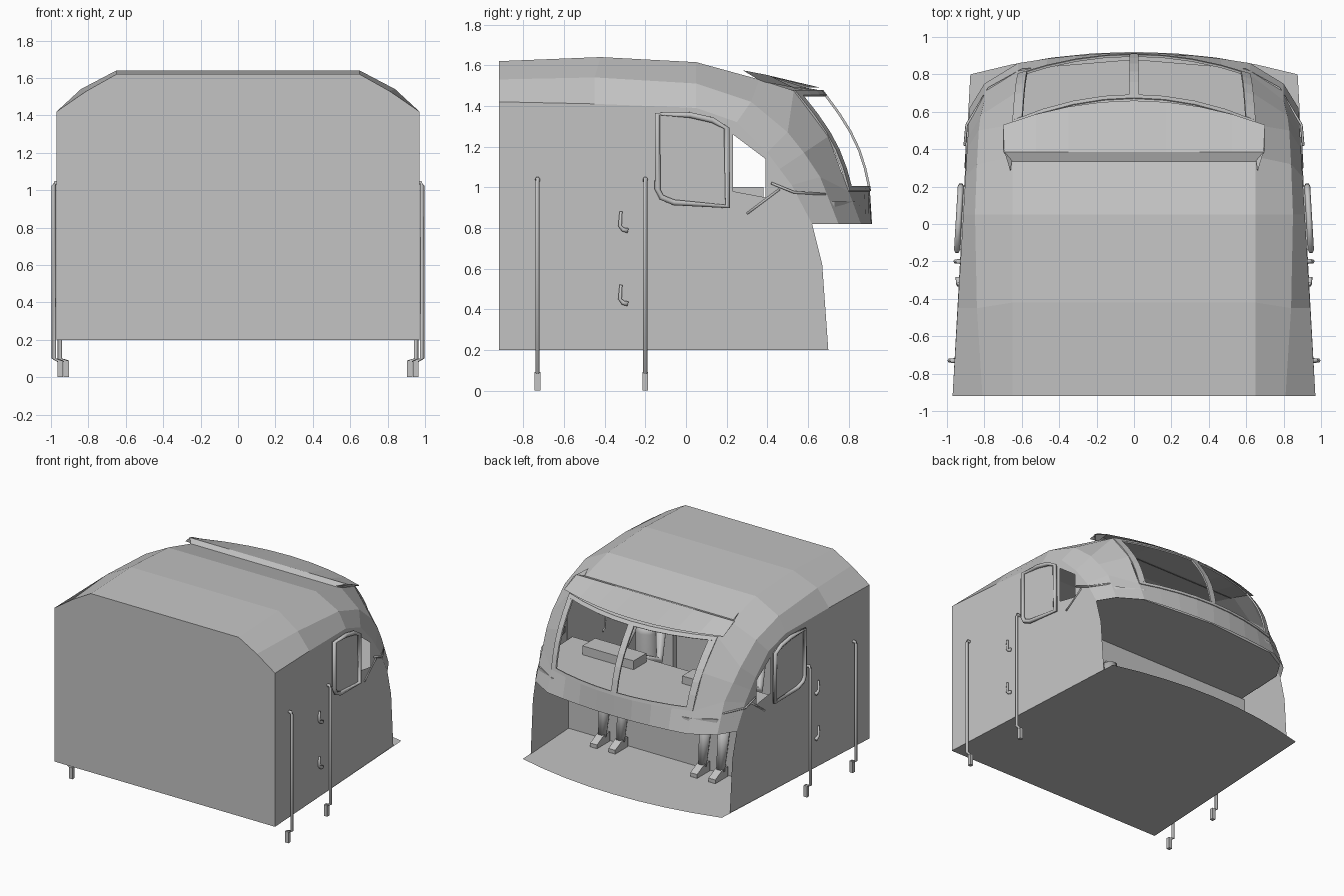
import bpy, bmesh, math
from mathutils import Vector

if "Cube" in bpy.data.objects:
    bpy.data.objects.remove(bpy.data.objects["Cube"])

grey = bpy.data.materials.new("light grey")
grey.diffuse_color = (0.55, 0.55, 0.55, 1)
grey.use_nodes = True
grey.node_tree.nodes["Principled BSDF"].inputs["Base Color"].default_value = grey.diffuse_color


def finish(name, bm, smooth=False):
    bmesh.ops.recalc_face_normals(bm, faces=bm.faces)
    me = bpy.data.meshes.new(name)
    bm.to_mesh(me)
    bm.free()
    me.materials.append(grey)
    ob = bpy.data.objects.new(name, me)
    bpy.context.collection.objects.link(ob)
    if smooth:
        for p in me.polygons:
            p.use_smooth = True
    return ob


def grid(name, rows):
    """Skin a list of equally long point rows."""
    bm = bmesh.new()
    vs = [[bm.verts.new(p) for p in r] for r in rows]
    for a, b in zip(vs, vs[1:]):
        for i in range(len(a) - 1):
            bm.faces.new((a[i], a[i + 1], b[i + 1], b[i]))
    return finish(name, bm)


def prism(name, pts, offset):
    """Polygon extruded along an offset vector."""
    bm = bmesh.new()
    f = bm.faces.new([bm.verts.new(p) for p in pts])
    if offset:
        r = bmesh.ops.extrude_face_region(bm, geom=[f])
        vs = [g for g in r["geom"] if isinstance(g, bmesh.types.BMVert)]
        bmesh.ops.translate(bm, verts=vs, vec=offset)
        bm.faces.ensure_lookup_table()
        if f.is_valid is False or len(bm.faces) == len(pts) + 1:
            bm.faces.new([bm.verts[i] for i in range(len(pts))])
    return finish(name, bm)


def box(name, c, s):
    x, y, z = c
    a, b, h = s[0] / 2, s[1] / 2, s[2]
    return prism(name, [(x - a, y - b, z - h / 2), (x + a, y - b, z - h / 2),
                        (x + a, y + b, z - h / 2), (x - a, y + b, z - h / 2)], (0, 0, h))


def rod(name, pts, r, closed=False, r_end=None, sides=6):
    """Tube through points, optionally tapering."""
    bm = bmesh.new()
    pts = [Vector(p) for p in pts]
    n = len(pts)
    rings = []
    for i, p in enumerate(pts):
        a = pts[(i - 1) % n] if closed or i else p
        b = pts[(i + 1) % n] if closed or i < n - 1 else p
        t = (b - a).normalized()
        side = Vector((1, 0, 0)) if abs(t.x) < 0.9 else Vector((0, 1, 0))
        u = (side - t * side.dot(t)).normalized()
        v = t.cross(u)
        rad = r if r_end is None else r + (r_end - r) * i / (n - 1)
        rings.append([bm.verts.new(p + rad * (u * math.cos(k * math.tau / sides) + v * math.sin(k * math.tau / sides)))
                      for k in range(sides)])
    for i in range(n if closed else n - 1):
        a, b = rings[i], rings[(i + 1) % n]
        for k in range(sides):
            bm.faces.new((a[k], a[(k + 1) % sides], b[(k + 1) % sides], b[k]))
    if not closed:
        bm.faces.new(rings[0])
        bm.faces.new(rings[-1])
    return finish(name, bm, True)


def wall_x(y):
    return 0.97 - 0.0586 * (y + 0.92)


def arc(y_side, y_mid, z, half, n=8):
    """Row of points bowed forward across the cab."""
    xs = [half * (2 * i / n - 1) for i in range(n + 1)]
    return [(x, y_mid - (y_mid - y_side) * (x / half) ** 2, z) for x in xs]


# Side eave, shoulder and roof-edge lines, from rear to nose
eave = [(-.92, 1.42), (-.45, 1.41), (.05, 1.39), (.25, 1.32), (.40, 1.17), (.46, 1.09), (.52, 1.01), (.62, .82)]
shoulder = [(.81, -.92, 1.53), (.84, -.45, 1.54), (.85, .05, 1.51), (.84, .32, 1.42), (.83, .50, 1.27),
            (.82, .58, 1.17), (.80, .66, 1.05), (.80, .75, .82)]
edge = [(.65, -.92, 1.62), (.65, -.42, 1.64), (.65, .05, 1.615), (.65, .36, 1.53), (.65, .53, 1.475),
        (.635, .70, 1.25), (.62, .80, .98), (.62, .86, .82)]
outline = eave + [(.67, .62), (.70, .2), (-.92, .2)]
quarter_window = [(.23, 1.26), (.39, 1.14), (.39, .95), (.23, .98)]
drop_window = [(-.14, 1.36), (.02, 1.355), (.13, 1.33), (.20, 1.29), (.205, .905), (-.06, .925), (-.12, .95), (-.14, .99)]

for s, side in ((1, "right"), (-1, "left")):
    # Curved shoulder from roof to nose
    rows = [[(s * wall_x(y), y, z), (s * m[0], m[1], m[2]), (s * t[0], t[1], t[2])]
            for (y, z), m, t in zip(eave, shoulder, edge)]
    grid(side + "_shoulder", rows)

    # Side wall with the open quarter window
    bm = bmesh.new()
    for loop in (outline, quarter_window):
        vs = [bm.verts.new((s * wall_x(y), y, z)) for y, z in loop]
        for i in range(len(vs)):
            bm.edges.new((vs[i - 1], vs[i]))
    bmesh.ops.triangle_fill(bm, edges=bm.edges[:], use_beauty=True)
    finish(side + "_wall", bm)

    # Drop window: raised pane and rounded frame
    prism(side + "_drop_window", [(s * (wall_x(y) - .005), y, z) for y, z in drop_window], (s * .02, 0, 0))
    rod(side + "_window_frame", [(s * (wall_x(y) + .022), y, z) for y, z in drop_window], .016, closed=True)

    # Trim bead in front of the quarter window
    rod(side + "_trim", [(s * (wall_x(y) + .002), y, z) for y, z in ((.30, .87), (.46, .99))], .006)
    rod(side + "_nose_trim", [(s * .905, .42, 1.02), (s * .895, .53, .975), (s * .80, .685, .965)], .007)

    # Grab rails with stepped feet
    for y, label in ((-.73, "rear"), (-.20, "front")):
        x = wall_x(y) + .026
        rod(f"{side}_{label}_rail", [(s * (x - .04), y, 1.04), (s * (x - .008), y, 1.04), (s * x, y, 1.025),
                                     (s * x, y, .10), (s * (x - .035), y, .085), (s * (x - .035), y, .04)], .012)
        box(f"{side}_{label}_rail_foot", (s * (x - .035), y, .045), (.028, .028, .09))

    # Door handles
    for z in (.78, .42):
        x = s * (wall_x(-.31) + .006)
        rod(side + "_door_handle", [(x, -.32, z + .10), (x, -.325, z + .03), (x, -.31, z + .012), (x, -.285, z + .006)],
            .008, r_end=.014)

    # Upstanding end of the visor
    prism(side + "_visor_end", [(s * .66, .28, 1.575), (s * .70, .41, 1.55), (s * .70, .53, 1.49), (s * .65, .37, 1.52)], None)

# Roof, rear wall and floor
grid("roof", [[(-x, y, z), (0, y, z), (x, y, z)] for x, y, z in edge[:4]])
rear = [(.97, .2), (.97, 1.42), (.81, 1.53), (.65, 1.62)]
prism("rear_wall", [(x, -.92, z) for x, z in rear] + [(-x, -.92, z) for x, z in rear[::-1]], None)
prism("floor", [(.97, -.92, .2)] + arc(.80, .92, .2, .875)[::-1] + [(-.97, -.92, .2)], None)

# Brow above the windscreen, visor plate and nose band
grid("brow", [[(x * .65 / .65, .36, 1.53) for x, _, _ in arc(0, 0, 0, .65)], arc(.53, .67, 1.475, .65)])
grid("visor", [[(x, .385, 1.555) for x, _, _ in arc(0, 0, 0, .70)], arc(.53, .66, 1.49, .70)])
grid("visor_back", [[(x, .385, 1.555) for x, _, _ in arc(0, 0, 0, .70)], [(x, .33, 1.535) for x, _, _ in arc(0, 0, 0, .65)]])
grid("nose_band", [arc(.80, .905, .98, .62), arc(.86, .915, .82, .62)])


def screen(u, t):
    """Point on the curved windscreen; u -1..1 across, t 0..1 downward."""
    bow = .045 * math.sin(math.pi * t)
    side, mid = .53 + .27 * t + bow, .67 + .235 * t + bow
    return (u * (.65 - .03 * t), mid - (mid - side) * u * u, 1.475 - .495 * t)


def strip(name, u0, u1, t0, t1, nu, nt):
    ob = grid(name, [[screen(u0 + (u1 - u0) * i / nu, t0 + (t1 - t0) * j / nt) for i in range(nu + 1)]
                     for j in range(nt + 1)])
    m = ob.modifiers.new("thickness", "SOLIDIFY")
    m.thickness = .012
    m.offset = 0


# Windscreen frame and centre post
strip("windscreen_top", -1, 1, 0, .05, 8, 1)
strip("windscreen_bottom", -1, 1, .95, 1, 8, 1)
strip("windscreen_left_post", -1, -.92, .05, .95, 1, 5)
strip("windscreen_right_post", .92, 1, .05, .95, 1, 5)
strip("windscreen_centre_post", -.04, .04, .05, .95, 1, 5)

# Control desk and the bulkhead below it
desk = [(.88, .17), (.86, .60), (.78, .73), (.60, .83), (0, .88)]
prism("desk", [(x, y, .84) for x, y in desk] + [(-x, y, .84) for x, y in desk[-2::-1]], (0, 0, .09))
prism("bulkhead", [(-.905, .17, .2), (.905, .17, .2), (.905, .17, .84), (-.905, .17, .84)], (0, .012, 0))
box("desk_panel", (.42, .30, .965), (.45, .16, .07))
box("desk_panel_small", (-.40, .30, .96), (.35, .14, .06))

# Two seats with seated crew
for x0, label in ((.48, "driver"), (-.40, "mate")):
    box(label + "_seat_base", (x0, -.16, .36), (.10, .10, .32))
    box(label + "_seat", (x0, -.14, .54), (.34, .34, .06))
    box(label + "_seat_back", (x0, -.32, .80), (.32, .05, .50))
    rod(label + "_torso", [(x0, -.21, .57), (x0, -.21, .75), (x0, -.20, .95), (x0, -.20, 1.0)], .10, r_end=.08, sides=8)
    bm = bmesh.new()
    bmesh.ops.create_icosphere(bm, subdivisions=2, radius=.075)
    bmesh.ops.translate(bm, verts=bm.verts, vec=(x0, -.18, 1.10))
    finish(label + "_head", bm, True)
    for s in (-1, 1):
        rod(label + "_arm", [(x0 + s * .12, -.20, .96), (x0 + s * .16, -.12, .78), (x0 + s * .09, .10, .88)], .04, r_end=.025)
        x = x0 + s * .08
        rod(label + "_thigh", [(x, -.18, .61), (x, .19, .63)], .06, r_end=.05)
        rod(label + "_shin", [(x, .20, .64), (x, .25, .26)], .055, r_end=.035)
        prism(label + "_shoe", [(x - .03, .20, .205), (x - .03, .36, .205), (x - .03, .36, .235), (x - .03, .27, .28),
                                (x - .03, .20, .28)], (.06, 0, 0))
